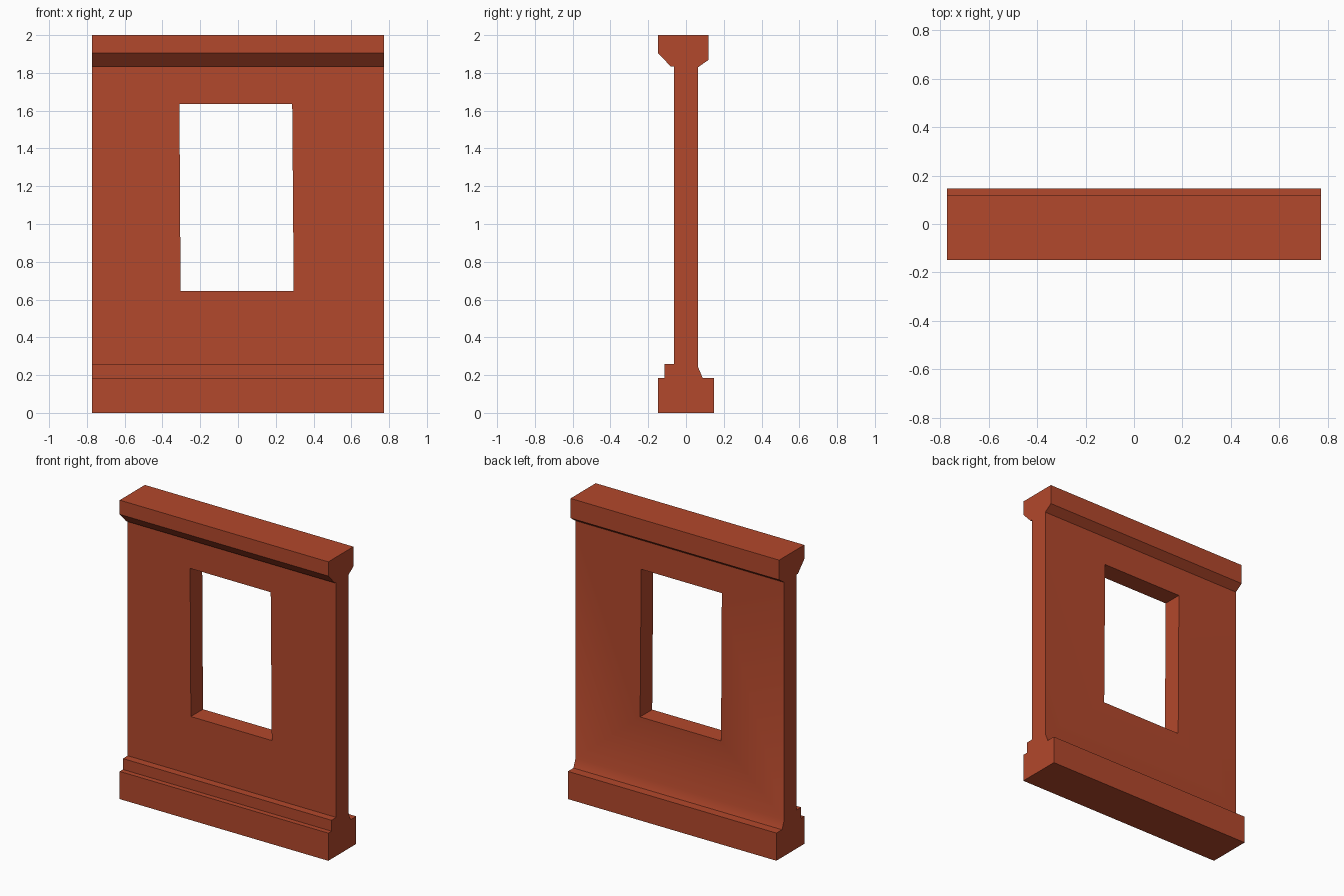
import bpy, bmesh, math
from mathutils import Vector

if "Cube" in bpy.data.objects:
    bpy.data.objects.remove(bpy.data.objects["Cube"])


def prism(name, points, depth):
    """Extrude a closed outline of 3D points along a vector."""
    bm = bmesh.new()
    face = bm.faces.new([bm.verts.new(p) for p in points])
    ext = bmesh.ops.extrude_face_region(bm, geom=[face], use_keep_orig=True)
    moved = [g for g in ext["geom"] if isinstance(g, bmesh.types.BMVert)]
    bmesh.ops.translate(bm, verts=moved, vec=Vector(depth))
    bmesh.ops.recalc_face_normals(bm, faces=bm.faces)
    mesh = bpy.data.meshes.new(name)
    bm.to_mesh(mesh)
    bm.free()
    obj = bpy.data.objects.new(name, mesh)
    bpy.context.collection.objects.link(obj)
    return obj


HALF_W = 0.772

# Wall cross-section (y, z): stepped plinth, thin panel, splayed cornice
profile = [
    (-0.148, 0), (-0.148, 0.185), (-0.114, 0.185), (-0.114, 0.258),
    (-0.064, 0.258), (-0.064, 1.833), (-0.08, 1.833), (-0.148, 1.905),
    (-0.148, 2.0), (0.118, 2.0), (0.118, 1.868), (0.064, 1.83),
    (0.064, 0.243), (0.088, 0.185), (0.147, 0.185), (0.147, 0),
]
wall = prism("window_wall", [(-HALF_W, y, z) for y, z in profile], (2 * HALF_W, 0, 0))

# Slightly skewed window opening (x, z)
opening = [(-0.304, 0.645), (0.295, 0.645), (0.287, 1.635), (-0.31, 1.635)]
cutter = prism("window_cutter", [(x, -0.4, z) for x, z in opening], (0, 0.8, 0))
cutter.hide_render = True

cut = wall.modifiers.new("opening", "BOOLEAN")
cut.operation = "DIFFERENCE"
cut.solver = "EXACT"
cut.object = cutter
bpy.context.view_layer.objects.active = wall
wall.select_set(True)
bpy.ops.object.modifier_apply(modifier=cut.name)
bpy.data.objects.remove(cutter, do_unlink=True)

# Soft blend only where the back panel flares into the plinth
bpy.ops.object.shade_smooth_by_angle(angle=math.radians(30))

# Terracotta finish
mat = bpy.data.materials.new("terracotta")
mat.diffuse_color = (0.45, 0.065, 0.025, 1)
mat.use_nodes = True
mat.node_tree.nodes["Principled BSDF"].inputs["Base Color"].default_value = mat.diffuse_color
wall.data.materials.clear()
wall.data.materials.append(mat)
